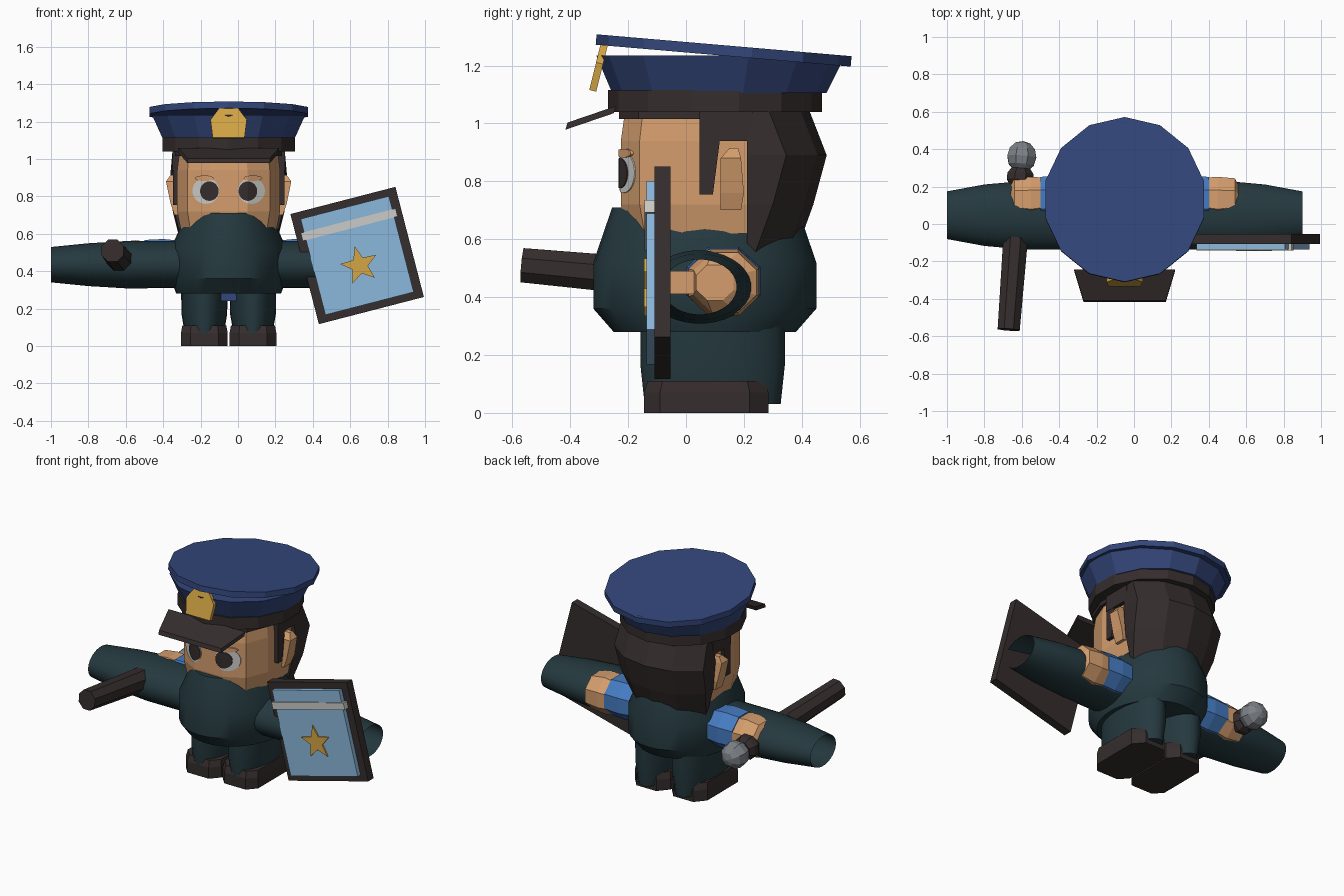
import bpy, bmesh, math
from mathutils import Matrix, Vector

if "Cube" in bpy.data.objects:
    bpy.data.objects.remove(bpy.data.objects["Cube"])

CX = -0.05  # centre line of the figure


def material(name, r, g, b):
    m = bpy.data.materials.new(name)
    m.use_nodes = True
    m.diffuse_color = (r, g, b, 1)
    m.node_tree.nodes["Principled BSDF"].inputs["Base Color"].default_value = (r, g, b, 1)
    return m


TEAL = material("dark teal", 0.018, 0.041, 0.049)
BROWN = material("dark brown", 0.036, 0.026, 0.026)
SKIN = material("skin", 0.66, 0.34, 0.155)
NAVY = material("navy", 0.034, 0.063, 0.2)
CUFF = material("cuff blue", 0.06, 0.2, 0.54)
SKY = material("panel blue", 0.26, 0.48, 0.72)
GOLD = material("gold", 0.66, 0.38, 0.06)
PALE = material("pale grey", 0.6, 0.6, 0.58)
STEEL = material("steel grey", 0.2, 0.22, 0.24)


def loft(name, rings, mat, smooth=False, caps=True):
    """Skin a list of equal-length point rings."""
    bm = bmesh.new()
    loops = [[bm.verts.new(p) for p in ring] for ring in rings]
    n = len(loops[0])
    for a, b in zip(loops, loops[1:]):
        for i in range(n):
            j = (i + 1) % n
            bm.faces.new((a[i], a[j], b[j], b[i]))
    if caps:
        bm.faces.new(loops[0])
        bm.faces.new(loops[-1])
    bmesh.ops.recalc_face_normals(bm, faces=bm.faces)
    me = bpy.data.meshes.new(name)
    bm.to_mesh(me)
    bm.free()
    me.materials.append(mat)
    ob = bpy.data.objects.new(name, me)
    bpy.context.collection.objects.link(ob)
    if smooth:
        bpy.ops.object.select_all(action="DESELECT")
        ob.select_set(True)
        bpy.context.view_layer.objects.active = ob
        bpy.ops.object.shade_smooth_by_angle(angle=math.radians(35))
    return ob


def oval(n, rx, ry, cx, cy, z, turn=0.0):
    return [(cx + rx * math.sin(turn + math.tau * i / n),
             cy - ry * math.cos(turn + math.tau * i / n), z) for i in range(n)]


def ring_x(n, ry, rz, x, cy, cz):
    return [(x, cy + a, cz + b) for a, b, _ in oval(n, ry, rz, 0, 0, 0, math.pi / n)]


def slab(name, outline, mat, place, depth):
    """Extrude a 2D outline by depth and place it with a matrix."""
    return loft(name, [[place @ Vector((u, v, d)) for u, v in outline]
                       for d in (0, depth)], mat)


def box(name, x0, x1, y0, y1, z0, z1, mat):
    return loft(name, [[(x0, y0, z), (x1, y0, z), (x1, y1, z), (x0, y1, z)]
                       for z in (z0, z1)], mat)


def mirrored(half):
    """Close a half outline of (dx, y) points around the centre line."""
    return half + [(-x, y) for x, y in reversed(half) if x > 0]


# Torso, with the shirt closing around the neck
loft("torso", [oval(32, rx, ry, CX, 0.065, z) for rx, ry, z in (
    (0.28, 0.315, 0.28), (0.31, 0.385, 0.36), (0.31, 0.385, 0.52), (0.225, 0.32, 0.71))],
    TEAL, smooth=True)
box("trouser_seat", CX - 0.05, CX + 0.05, -0.08, 0.2, 0.24, 0.3, NAVY)

# Head with a flat face, angled cheeks and straight sides
FACE = [(0.1, -0.225), (0.22, -0.16), (0.275, -0.02), (0.275, 0.26), (0.18, 0.36)]
loft("head", [[(CX + x * s, 0.08 + (y - 0.08) * s, z) for x, y in mirrored(FACE)]
              for s, z in ((0.93, 0.62), (1, 0.72), (1, 0.94), (0.94, 1.07))], SKIN)


def face_y(dx):
    dx = abs(dx)
    return -0.225 + max(0, dx - 0.1) * 0.54


def face_plate(name, dx, z, rx, rz, lift, mat):
    """Oval plate folded around the bend of the face."""
    steps = 12
    rings = []
    for i in range(steps + 1):
        t = -math.cos(math.pi * i / steps) * 0.995
        h = rz * math.sqrt(1 - t * t)
        x = dx + rx * t
        y = face_y(x)
        rings.append([(CX + x, y - lift, z - h), (CX + x, y - lift, z + h),
                      (CX + x, y + 0.002, z + h), (CX + x, y + 0.002, z - h)])
    loft(name, rings, mat)


# Back hair: rings of half width, rear depth and height
def hair_ring(w, back, z, front=0.21):
    half = [(w, front), (w * 1.03, back - 0.14), (w * 0.55, back - 0.03), (0, back)]
    return [(CX + x, y, z) for x, y in mirrored(half)]


loft("back_hair", [hair_ring(w, b, z) for w, b, z in (
    (0.25, 0.38, 0.555), (0.29, 0.44, 0.72), (0.305, 0.486, 0.89), (0.29, 0.42, 1.06))], BROWN)
loft("top_hair", [[(CX + x * 1.04, y * 1.03, z) for x, y in mirrored(FACE)]
                  for z in (1.015, 1.1)], BROWN)

for side, label in ((-1, "right"), (1, "left")):
    def sx(d):
        return CX + side * d

    # Side hair around the ear
    box(label + "_side_hair", sx(0.24), sx(0.3), 0.047, 0.23, 0.94, 1.06, BROWN)
    loft(label + "_sideburn", [[(sx(a), b, z) for a, b in
         ((0.25, 0.047), (0.298, 0.047), (0.298, c), (0.25, c))]
         for z, c in ((0.755, 0.093), (0.95, 0.118))], BROWN)
    # Ear
    loft(label + "_ear", [[(sx(0.26), a, z), (sx(w), a, z), (sx(w), b, z), (sx(0.26), b, z)]
         for z, a, b, w in ((0.7, 0.12, 0.19, 0.29), (0.76, 0.12, 0.2, 0.31),
                            (0.88, 0.12, 0.19, 0.335), (0.915, 0.15, 0.18, 0.31))], SKIN)
    # Eye and brow
    face_plate(label + "_eye_white", side * 0.122, 0.83, 0.072, 0.07, 0.004, PALE)
    face_plate(label + "_pupil", side * 0.103, 0.828, 0.05, 0.052, 0.008, BROWN)
    face_plate(label + "_brow", side * 0.13, 0.897, 0.05, 0.015, 0.009, SKIN)

    # Trouser leg and shoe
    leg_x = sx(0.13)
    loft(label + "_leg", [oval(24, rx, ry, leg_x, 0.092, z) for rx, ry, z in (
        (0.098, 0.235, 0.03), (0.122, 0.25, 0.17), (0.125, 0.25, 0.33))], TEAL, smooth=True)
    sole = [(-0.075, -0.145), (0.075, -0.145), (0.125, -0.09), (0.125, 0.22),
            (0.07, 0.285), (-0.07, 0.285), (-0.125, 0.22), (-0.125, -0.09)]
    loft(label + "_shoe", [[(leg_x + x * s, 0.07 + (y - 0.07) * s, z) for x, y in sole]
                           for s, z in ((1, 0), (1, 0.07), (0.94, 0.11))], BROWN)

    # Wide open sleeve
    loft(label + "_sleeve", [ring_x(32, ry, rz, sx(d), 0.047, 0.435) for d, ry, rz in (
        (0.24, 0.185, 0.126), (0.55, 0.183, 0.127), (0.75, 0.165, 0.115), (0.95, 0.128, 0.095))],
        TEAL, smooth=True, caps=False)
    # Inner arm: blue cuff, forearm, fist and thumb
    loft(label + "_cuff", [ring_x(8, r, r * 0.92, sx(d), 0.13, 0.455) for d, r in (
        (0.24, 0.125), (0.35, 0.138), (0.45, 0.132))], CUFF)
    loft(label + "_hand", [ring_x(8, r, r * 0.95, sx(d), y, 0.45) for d, r, y in (
        (0.43, 0.122, 0.135), (0.5, 0.132, 0.13), (0.59, 0.118, 0.135), (0.63, 0.07, 0.1))], SKIN)
    box(label + "_thumb", sx(0.5), sx(0.6), -0.06, 0.06, 0.41, 0.49, SKIN)

# Hat: band, flared crown, tilted top
loft("hat_band", [oval(14, 0.363, 0.37, CX, 0.1, z) for z in (1.04, 1.115)], BROWN)
loft("hat_crown", [oval(14, rx, ry, CX, cy, z) for rx, ry, cy, z in (
    (0.36, 0.37, 0.115, 1.105), (0.42, 0.43, 0.12, 1.235))], NAVY)
tilt = Matrix.Translation((CX, 0.13, 1.252)) @ Matrix.Rotation(math.radians(-4.9), 4, "X")
loft("hat_top", [[tilt @ Vector(p) for p in oval(14, 0.435, 0.442, 0, 0, z)]
                 for z in (-0.018, 0.018)], NAVY)

# Visor sloping down to the front
loft("hat_visor", [[(CX + w, y, z), (CX - w, y, z), (CX - w, y + 0.008, z + 0.025),
                    (CX + w, y + 0.008, z + 0.025)]
                   for w, y, z in ((0.22, -0.417, 0.978), (0.27, -0.25, 1.035))], BROWN)

# Plain hat badge
UPRIGHT = Matrix.Rotation(math.pi / 2, 4, "X")
lean = Matrix.Translation((CX, -0.29, 1.19)) @ Matrix.Rotation(math.radians(-14), 4, "X") @ UPRIGHT
slab("hat_badge", mirrored([(0.085, -0.083), (0.097, 0.015), (0.047, 0.083)]), GOLD, lean, 0.025)

# Tilted shield: frame, panel, stripe and star
shield = (Matrix.Translation((0.637, 0, 0.484))
          @ Matrix.Rotation(math.radians(-14.5), 4, "Y") @ UPRIGHT)


def rect(w, h, v=0):
    return [(-w, v - h), (w, v - h), (w, v + h), (-w, v + h)]


def at_depth(d):
    return shield @ Matrix.Translation((0, 0, d))


slab("shield_frame", rect(0.29, 0.304), BROWN, at_depth(0.054), 0.054)
slab("shield_panel", rect(0.244, 0.265), SKY, at_depth(0.1), 0.036)
slab("shield_stripe", rect(0.262, 0.022, 0.17), PALE, at_depth(0.107), 0.036)
star = [((0.105 if i % 2 == 0 else 0.044) * math.sin(math.pi * i / 5),
         -0.054 + (0.105 if i % 2 == 0 else 0.044) * math.cos(math.pi * i / 5)) for i in range(10)]
slab("shield_star", star, GOLD, at_depth(0.13), 0.015)

# Baton: shaft, guard, grip, collar and pommel along one axis
tip, end = Vector((-0.67, -0.565, 0.51)), Vector((-0.6, 0.36, 0.425))
axis = end - tip
turn = axis.to_track_quat("Z", "Y").to_matrix().to_4x4()


def baton(name, profile, mat):
    loft(name, [[tip + axis * t + turn @ Vector(p) for p in oval(8, r, r, 0, 0, 0, math.pi / 8)]
                for t, r in profile], mat)


baton("baton_shaft", ((0, 0.064), (0.57, 0.072)), BROWN)
baton("baton_guard", ((0.55, 0.05), (0.57, 0.078), (0.61, 0.06)), STEEL)
baton("baton_grip", ((0.6, 0.045), (0.86, 0.045)), STEEL)
baton("baton_collar", ((0.84, 0.06), (0.865, 0.076), (0.9, 0.076), (0.93, 0.055)), BROWN)
baton("baton_pommel", [(1 - 0.09 * math.cos(math.pi * i / 6), 0.001 + 0.083 * math.sin(math.pi * i / 6))
                       for i in range(7)], STEEL)
